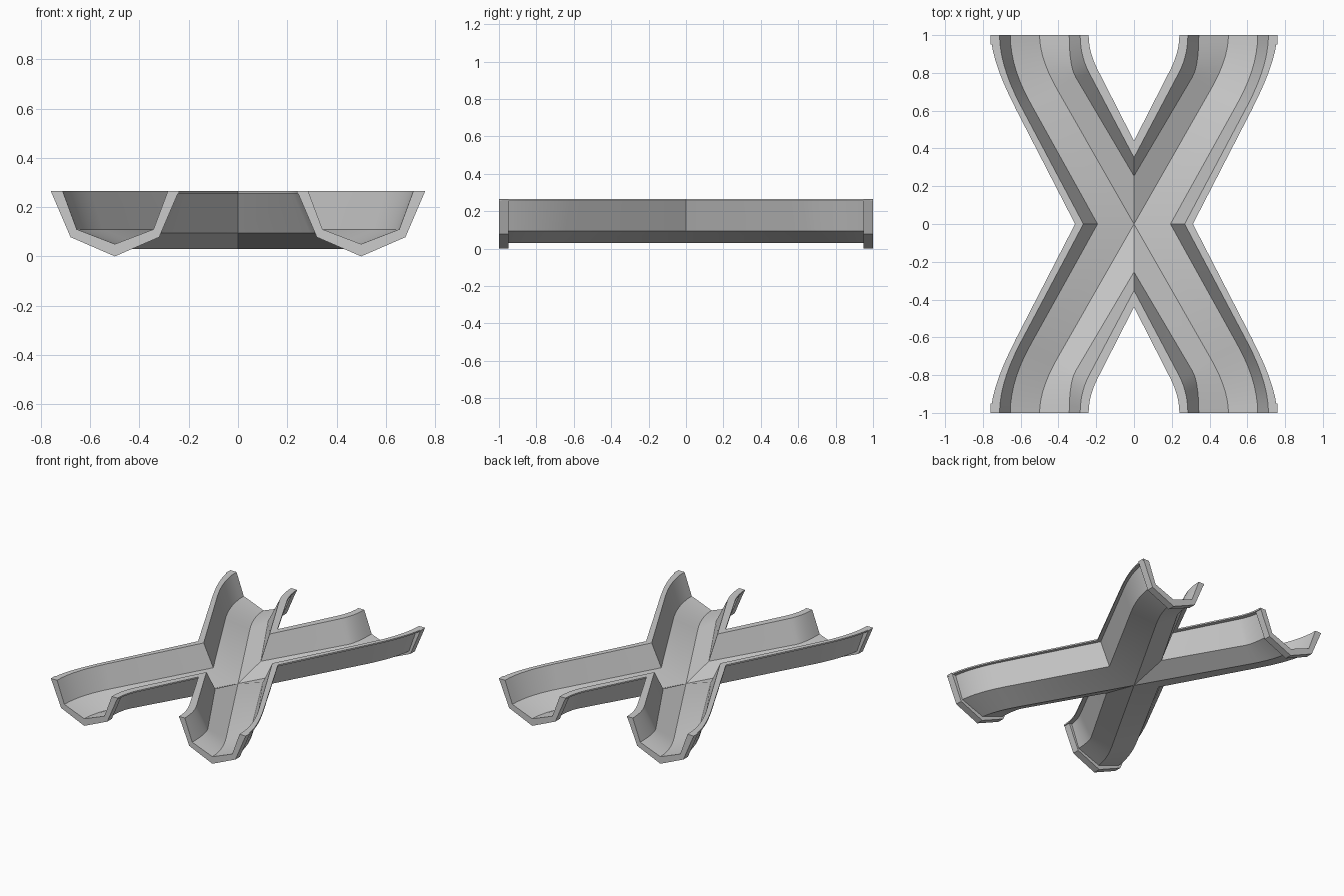
import bpy, bmesh

if "Cube" in bpy.data.objects:
    bpy.data.objects.remove(bpy.data.objects["Cube"])

# Rails of one quarter channel, as a closed cross-section loop:
# (x at the open end, z, plan slope dx/dy of the straight run, x at y=0, y at x=0)
RAILS = [
    # inside surface, from the inner rim round to the outer rim
    (0.240, 0.265, 0.51, 0.0, 0.440),
    (0.285, 0.265, 0.53, 0.0, 0.352),
    (0.343, 0.110, 0.59, 0.0, 0.254),
    (0.500, 0.050, 0.571, 0.0, 0.0),
    (0.655, 0.110, 0.555, 0.193, 0.0),
    (0.712, 0.265, 0.53, 0.268, 0.0),
    (0.757, 0.265, 0.515, 0.312, 0.0),
    # underside, with a thin lip under each rim
    (0.757, 0.255, 0.515, 0.312, 0.0),
    (0.730, 0.255, 0.525, 0.284, 0.0),
    (0.672, 0.095, 0.55, 0.210, 0.0),
    (0.500, 0.030, 0.571, 0.0, 0.0),
    (0.326, 0.095, 0.58, 0.0, 0.280),
    (0.268, 0.255, 0.52, 0.0, 0.384),
    (0.240, 0.255, 0.51, 0.0, 0.440),
]
ARC_STEPS = 7


def rail_points(x_end, z, slope, x0, y0):
    """Straight run from the crossing, then a bend into the y direction."""
    ys = 0.92 - 0.42 * x_end
    start = (x0 + slope * (ys - y0), ys)
    ctrl = (x_end, y0 + (x_end - x0) / slope)
    end = (x_end, 1.0)
    pts = [(x0, y0, z)]
    for i in range(ARC_STEPS + 1):
        t = i / ARC_STEPS
        a, b, c = (1 - t) ** 2, 2 * t * (1 - t), t * t
        pts.append((a * start[0] + b * ctrl[0] + c * end[0],
                    a * start[1] + b * ctrl[1] + c * end[1], z))
    return pts


def loft(name, rails, cap_start):
    """Skin a closed ring of rails, then mirror the quarter across x and y."""
    bm = bmesh.new()
    grid = [[bm.verts.new(p) for p in rail] for rail in rails]
    for r0, r1 in zip(grid, grid[1:] + grid[:1]):
        for i in range(len(r0) - 1):
            bm.faces.new((r0[i], r0[i + 1], r1[i + 1], r1[i]))
    bm.faces.new([r[-1] for r in grid])
    if cap_start:
        bm.faces.new([r[0] for r in grid])
    bmesh.ops.recalc_face_normals(bm, faces=bm.faces)
    mesh = bpy.data.meshes.new(name)
    bm.to_mesh(mesh)
    bm.free()
    ob = bpy.data.objects.new(name, mesh)
    bpy.context.collection.objects.link(ob)
    mirror = ob.modifiers.new("mirror", 'MIRROR')
    mirror.use_axis = (True, True, False)
    mirror.merge_threshold = 0.0005
    bpy.ops.object.select_all(action='DESELECT')
    ob.select_set(True)
    bpy.context.view_layer.objects.active = ob
    bpy.ops.object.modifier_apply(modifier=mirror.name)
    bpy.ops.object.shade_smooth_by_angle(angle=0.35)
    return ob


# Crossing trough with thin walls
loft("crossing_channel", [rail_points(*r) for r in RAILS], False)

# Thick collar around each open end
COLLAR = [(0.240, 0.265), (0.32, 0.078), (0.5, 0.0), (0.68, 0.078), (0.760, 0.265),
          (0.720, 0.265), (0.663, 0.102), (0.5, 0.04), (0.335, 0.102), (0.277, 0.265)]
loft("end_collars", [[(x, 0.95, z), (x, 1.0, z)] for x, z in COLLAR], True)
